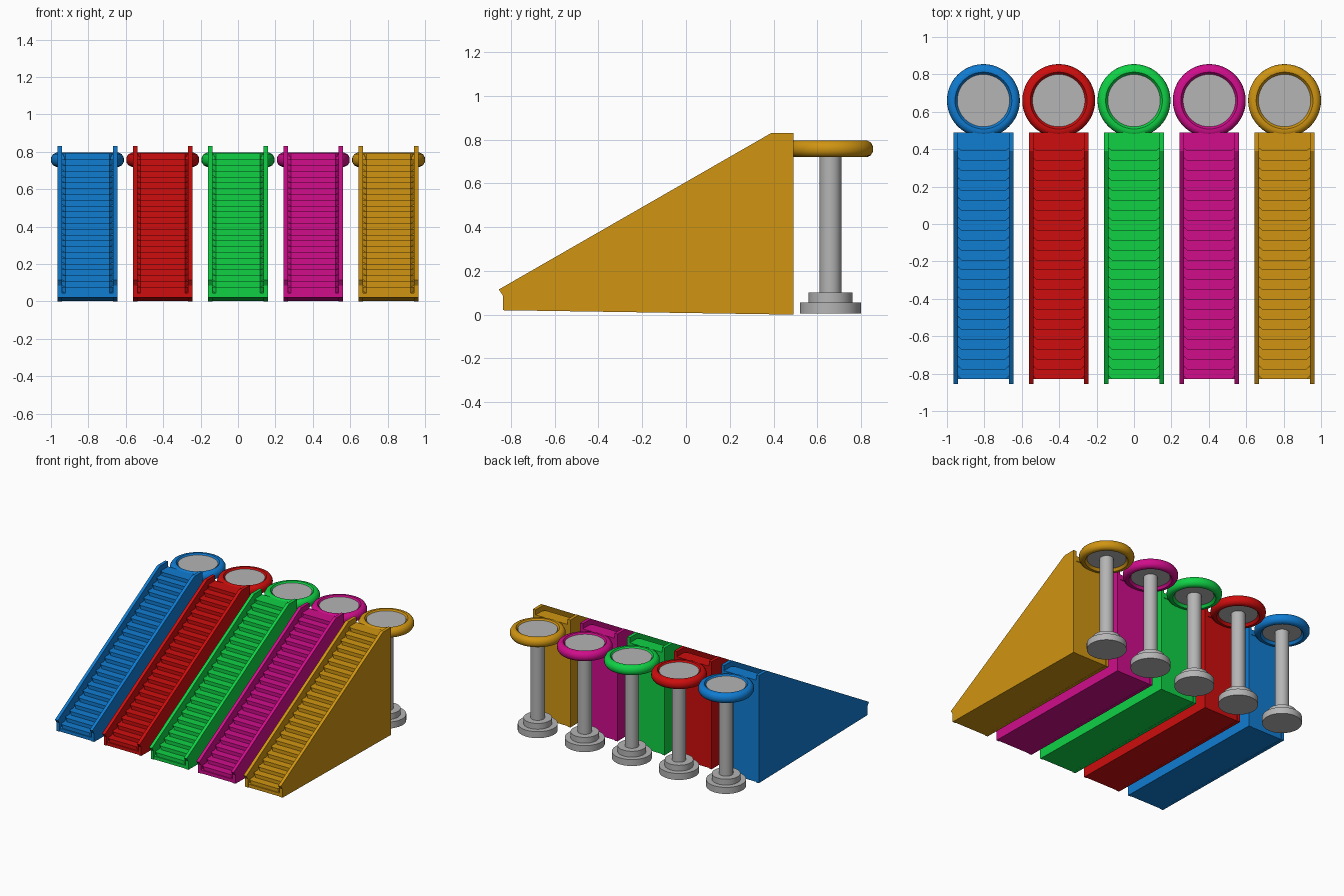
import bpy, bmesh, math

cube = bpy.data.objects.get("Cube")
if cube:
    bpy.data.objects.remove(cube, do_unlink=True)


def material(name, rgb):
    m = bpy.data.materials.new(name)
    m.use_nodes = True
    m.diffuse_color = (*rgb, 1)
    m.node_tree.nodes["Principled BSDF"].inputs["Base Color"].default_value = (*rgb, 1)
    return m


def finish(name, bm, mat, smooth=False):
    bmesh.ops.recalc_face_normals(bm, faces=bm.faces)
    mesh = bpy.data.meshes.new(name)
    bm.to_mesh(mesh)
    bm.free()
    mesh.materials.append(mat)
    obj = bpy.data.objects.new(name, mesh)
    bpy.context.collection.objects.link(obj)
    if smooth:
        bpy.ops.object.select_all(action="DESELECT")
        obj.select_set(True)
        bpy.context.view_layer.objects.active = obj
        bpy.ops.object.shade_smooth_by_angle(angle=math.radians(35))
    return obj


def prism(bm, points, offset):
    """Extrude a flat outline by an offset vector."""
    face = bm.faces.new([bm.verts.new(p) for p in points])
    new = bmesh.ops.extrude_face_region(bm, geom=[face])["geom"]
    verts = [v for v in new if isinstance(v, bmesh.types.BMVert)]
    bmesh.ops.translate(bm, verts=verts, vec=offset)
    if face.is_valid and len(face.link_loops if hasattr(face, "link_loops") else face.loops) and not any(
            len(e.link_faces) > 1 for e in face.edges):
        bm.faces.remove(face)
    if not face.is_valid or not all(len(e.link_faces) == 2 for e in bm.edges):
        bmesh.ops.holes_fill(bm, edges=bm.edges[:], sides=0)


def side_profile(name, profile, x0, x1, mat):
    bm = bmesh.new()
    prism(bm, [(x0, y, z) for y, z in profile], (x1 - x0, 0, 0))
    return finish(name, bm, mat)


def lathe(name, profile, x, y, mat, closed=False):
    """Revolve a radius/height profile about a vertical axis."""
    bm = bmesh.new()
    verts = [bm.verts.new((x + r, y, z)) for r, z in profile]
    pairs = list(zip(verts, verts[1:])) + ([(verts[-1], verts[0])] if closed else [])
    edges = [bm.edges.new(p) for p in pairs]
    bmesh.ops.spin(bm, geom=verts + edges, cent=(x, y, 0), axis=(0, 0, 1),
                   angle=math.tau, steps=48)
    bmesh.ops.remove_doubles(bm, verts=bm.verts, dist=0.0005)
    return finish(name, bm, mat, smooth=True)


STEPS, RUN, RISE = 23, 0.053, 0.031
FRONT, LANDING, TOP, BACK = -0.83, 0.39, 0.79, 0.49
HALF, WALL = 0.16, 0.024

wall_profile = [(-0.855, 0.115), (LANDING, 0.83), (BACK, 0.83), (BACK, 0),
                (-0.835, 0.02), (-0.835, 0.085)]
body_profile = [(FRONT, 0.02), (FRONT, 0.045), (FRONT + 0.01, 0.046),
                (LANDING + 0.01, TOP - RISE), (LANDING + 0.01, TOP - 0.005),
                (BACK - 0.005, TOP - 0.005), (BACK - 0.005, 0.002)]
ring_profile = [(0.138, 0.775), (0.152, 0.794), (0.168, 0.795), (0.184, 0.787),
                (0.194, 0.77), (0.195, 0.757), (0.194, 0.744), (0.184, 0.728),
                (0.168, 0.72), (0.152, 0.721), (0.138, 0.74)]
post_profile = [(0, 0.005), (0.14, 0.005), (0.14, 0.055), (0.1, 0.055), (0.1, 0.1),
                (0.05, 0.1), (0.05, 0.745), (0, 0.745)]
seat_profile = [(0, 0.74), (0.14, 0.74), (0.14, 0.785), (0, 0.785)]


def tread_outline(x, y0, y1, half, cut, z):
    return [(x - half, y1, z), (x - half, y0 + cut, z), (x - half + cut, y0, z),
            (x + half - cut, y0, z), (x + half, y0 + cut, z), (x + half, y1, z)]


def staircase(x, mat):
    side_profile("stair_body", body_profile, x - HALF + 0.01, x + HALF - 0.01, mat)
    for name, s in (("right_wall", -1), ("left_wall", 1)):
        side_profile(name, wall_profile, x + s * HALF, x + s * (HALF - WALL), mat)
    half = HALF - WALL
    for i in range(STEPS + 1):
        y = FRONT + i * RUN
        z = TOP - (STEPS - i) * RISE
        end = BACK if i == STEPS else y + RUN + 0.03
        # Overhanging tread with clipped corners, on a set-back riser
        for name, inset, low, high in (("tread", 0, z - 0.014, z),
                                       ("riser", 0.007, z - RISE - 0.008, z - 0.014)):
            bm = bmesh.new()
            prism(bm, tread_outline(x, y + inset, end, half, 0.018, low), (0, 0, high - low))
            finish(name, bm, mat)


grey = material("grey", (0.46, 0.46, 0.46))
colours = {
    "blue": (0.005, 0.2, 0.64),
    "red": (0.62, 0.004, 0.004),
    "green": (0.005, 0.64, 0.06),
    "magenta": (0.63, 0.004, 0.26),
    "gold": (0.63, 0.3, 0.006),
}

# Five staircases, each with a round ringed platform on a post behind it
for n, (colour, rgb) in enumerate(colours.items()):
    x, y = (n - 2) * 0.4025, 0.66
    mat = material(colour, rgb)
    staircase(x, mat)
    lathe("platform_ring", ring_profile, x, y, mat, closed=True)
    lathe("platform_disc", seat_profile, x, y, grey)
    lathe("platform_post", post_profile, x, y, grey)
